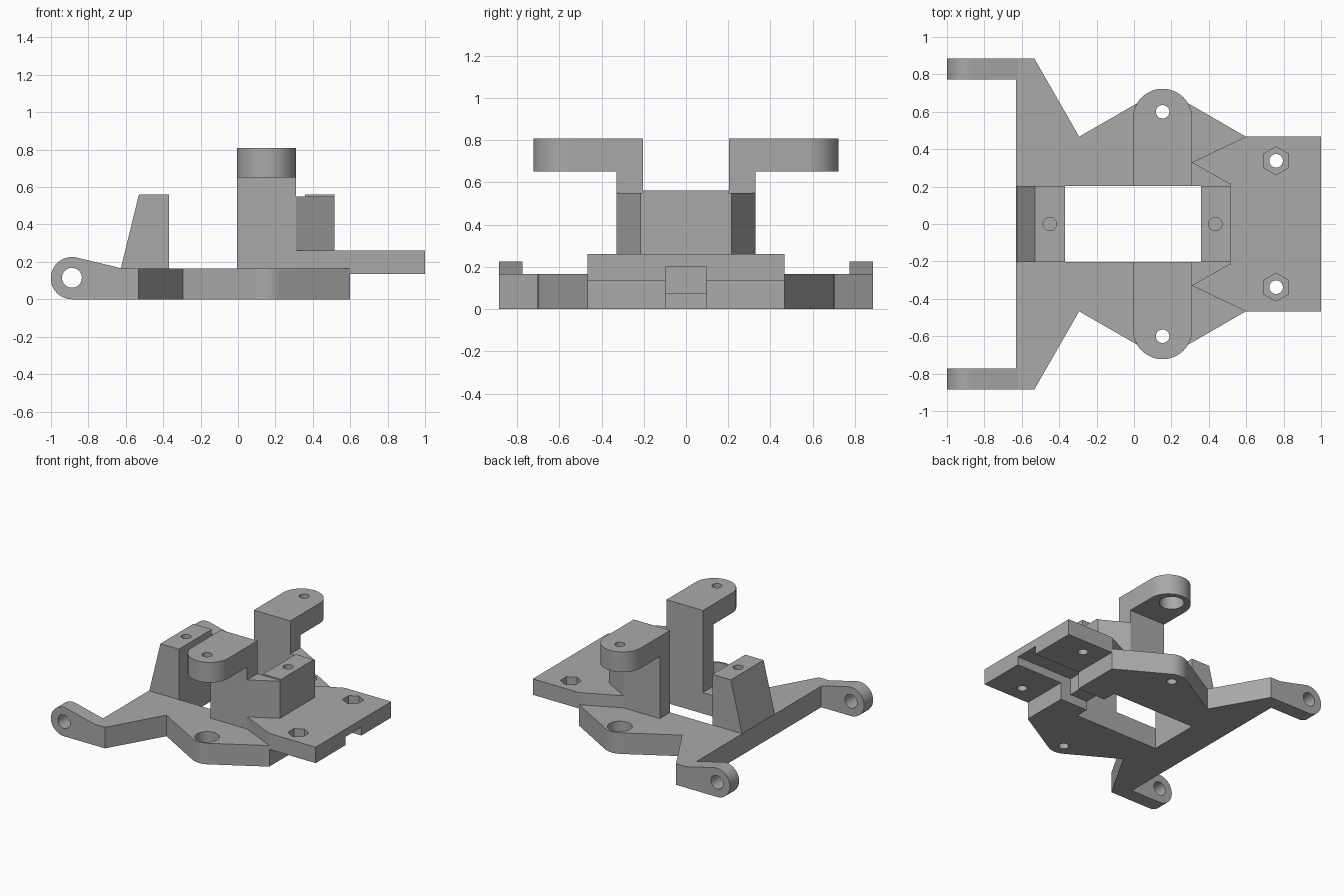
import bpy, bmesh, math
from mathutils import Vector

cube = bpy.data.objects.get("Cube")
if cube:
    bpy.data.objects.remove(cube, do_unlink=True)

grey = bpy.data.materials.new("plain grey")
grey.use_nodes = True
colour = (0.4, 0.4, 0.4, 1)
grey.diffuse_color = colour
grey.node_tree.nodes["Principled BSDF"].inputs["Base Color"].default_value = colour


def arc(cx, cy, r, start, end, steps=24):
    angles = [math.radians(start + (end - start) * i / steps) for i in range(steps + 1)]
    return [(cx + r * math.cos(a), cy + r * math.sin(a)) for a in angles]


def ring(cx, cy, r, sides=40, turn=0):
    return arc(cx, cy, r, turn, turn + 360, sides)[:-1]


def prism(name, outline, low, high, upright=False):
    """Extrude an outline along z, or an x-z outline along y when upright."""
    def place(p, h):
        return (p[0], h, p[1]) if upright else (p[0], p[1], h)
    bm = bmesh.new()
    bottom = [bm.verts.new(place(p, low)) for p in outline]
    top = [bm.verts.new(place(p, high)) for p in outline]
    bm.faces.new(bottom)
    bm.faces.new(top)
    n = len(outline)
    for i in range(n):
        j = (i + 1) % n
        bm.faces.new((bottom[i], bottom[j], top[j], top[i]))
    bmesh.ops.recalc_face_normals(bm, faces=bm.faces)
    mesh = bpy.data.meshes.new(name)
    bm.to_mesh(mesh)
    bm.free()
    mesh.materials.append(grey)
    ob = bpy.data.objects.new(name, mesh)
    bpy.context.collection.objects.link(ob)
    return ob


def box(name, x0, x1, y0, y1, z0, z1):
    return prism(name, [(x0, y0), (x1, y0), (x1, y1), (x0, y1)], z0, z1)


def cut(ob, cutters):
    """Subtract each cutter from the part, then discard the cutters."""
    for c in cutters:
        c.hide_render = True
        mod = ob.modifiers.new("cut", 'BOOLEAN')
        mod.operation, mod.solver, mod.object = 'DIFFERENCE', 'EXACT', c
    graph = bpy.context.evaluated_depsgraph_get()
    mesh = bpy.data.meshes.new_from_object(ob.evaluated_get(graph))
    ob.modifiers.clear()
    ob.data = mesh
    for c in cutters:
        bpy.data.objects.remove(c, do_unlink=True)


def mirrored(points):
    return points + [(x, -y) for x, y in reversed(points)]


parts = []
sides = (("left", 1), ("right", -1))
hole_x, hole_y, hole_r, seat_r = 0.153, 0.6, 0.036, 0.088


def opening():
    return box("opening_cutter", -0.37, 0.358, -0.203, 0.203, -0.5, 1)


def channel():
    return [box("channel_cutter", 0.51, 1.2, -0.098, 0.098, -0.1, 0.2),
            box("shallow_channel_cutter", 0.3, 0.6, -0.098, 0.098, -0.1, 0.07)]


# Base plate with splayed corners, rounded bearing lobes and seats
half = [(-0.63, 0.773), (-0.63, 0.885), (-0.533, 0.885), (-0.293, 0.467)]
half += arc(hole_x, 0.56, 0.142, 120, 60)
half += [(0.598, 0.467)]
base = prism("base_plate", mirrored(half), 0, 0.165)
cutters = [opening()] + channel()
for name, s in sides:
    cutters += [prism("pin_cutter", ring(hole_x, s * hole_y, hole_r), -0.1, 0.5),
                prism("seat_cutter", ring(hole_x, s * hole_y, seat_r), 0.055, 0.5)]
cut(base, cutters)
parts.append(base)

# Raised mounting plate with nut pockets and the cable channel
plate = prism("mounting_plate",
              mirrored([(0.31, 0.33), (0.598, 0.467), (1, 0.467)]), 0.135, 0.26)
cutters = [opening()] + channel()
for name, s in sides:
    cutters += [prism("bolt_cutter", ring(0.76, s * 0.338, hole_r), 0, 0.5),
                prism("nut_cutter", ring(0.76, s * 0.338, 0.075, 6, 30), 0.2, 0.5)]
cut(plate, cutters)
parts.append(plate)

# Screw posts at both ends of the opening
wedge = prism("sloped_post", [(-0.63, 0.15), (-0.37, 0.15), (-0.37, 0.56), (-0.53, 0.56)],
              -0.203, 0.203, True)
cut(wedge, [prism("screw_cutter", ring(-0.45, 0, hole_r), 0.3, 0.8)])
post = box("square_post", 0.358, 0.515, -0.203, 0.203, 0.2, 0.56)
cut(post, [prism("screw_cutter", ring(0.435, 0, hole_r), 0.3, 0.8)])
parts += [wedge, post]

for name, s in sides:
    # Tower and its overhanging rounded arm
    parts.append(box(name + "_tower", -0.005, 0.311, s * 0.203, s * 0.33, 0.15, 0.66))
    outline = [(-0.005, 0.203), (0.311, 0.203)] + arc(hole_x, 0.565, 0.158, 0, 180)
    arm = prism(name + "_tower_arm", [(x, s * y) for x, y in outline], 0.65, 0.808)
    cut(arm, [prism("pin_cutter", ring(hole_x, s * hole_y, hole_r), 0.5, 1),
              prism("seat_cutter", ring(hole_x, s * hole_y, seat_r), 0.5, 0.755)])
    parts.append(arm)

    # Tapered gusset between tower and square post
    parts.append(prism(name + "_gusset",
                       [(0.3, s * 0.203), (0.515, s * 0.203), (0.515, s * 0.215),
                        (0.311, s * 0.33), (0.3, s * 0.33)], 0.2, 0.55))

    # Hinge lug with a cross hole
    lug_outline = arc(-0.888, 0.113, 0.113, 76, 270) + [(-0.6, 0), (-0.6, 0.16), (-0.62, 0.165)]
    lug = prism(name + "_hinge_lug", lug_outline, s * 0.773, s * 0.885, True)
    cut(lug, [prism("hinge_cutter", ring(-0.888, 0.115, 0.053), s * 0.7, s * 0.95, True)])
    parts.append(lug)

# Smooth the curves and keep the edges sharp
bpy.ops.object.select_all(action='DESELECT')
for ob in parts:
    ob.select_set(True)
bpy.context.view_layer.objects.active = base
bpy.ops.object.shade_smooth_by_angle(angle=math.radians(25))
